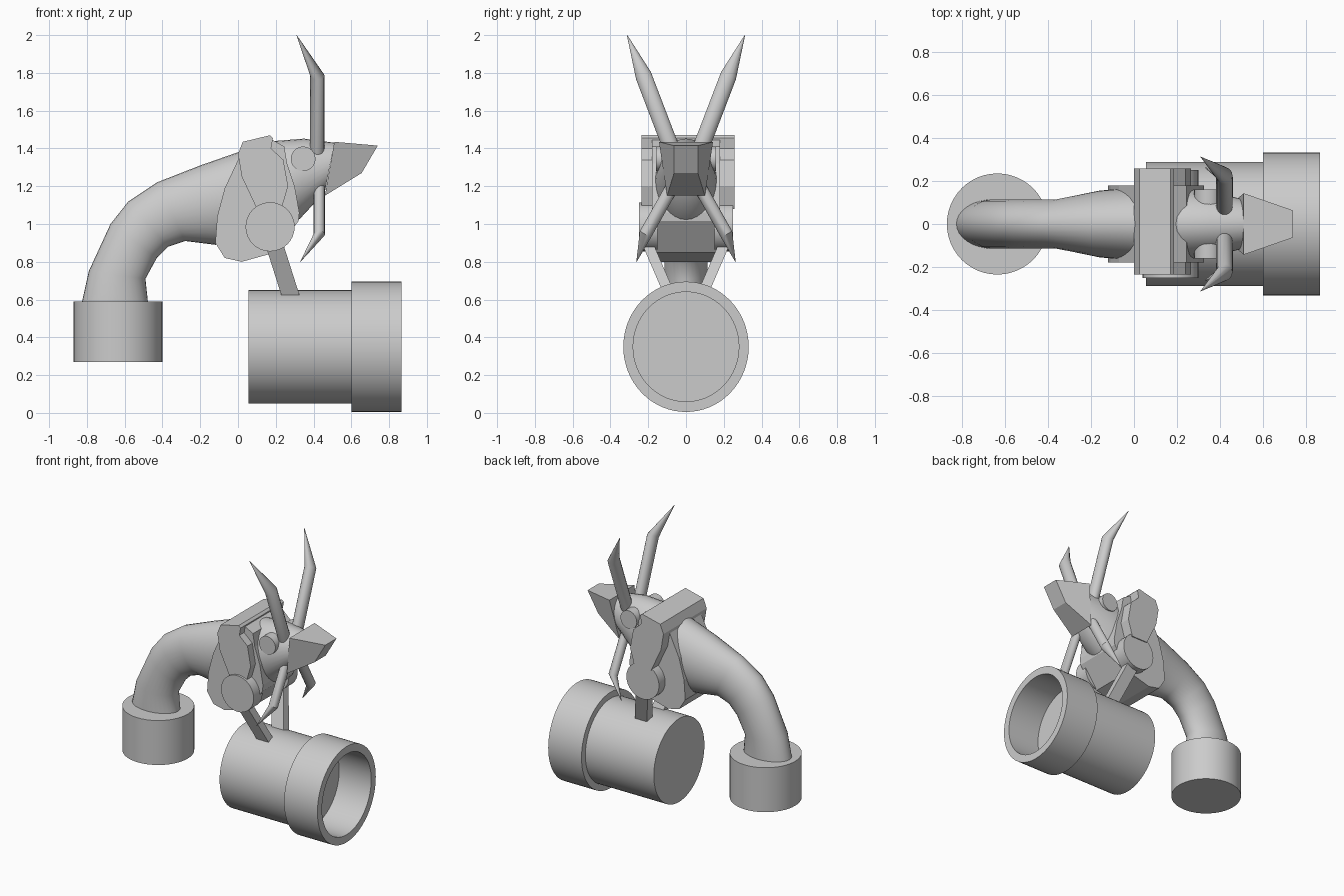
import bpy, bmesh
from math import sin, cos, pi

if "Cube" in bpy.data.objects:
    bpy.data.objects.remove(bpy.data.objects["Cube"])


def loft(name, rings, smooth=False, angle=35):
    """Skin a list of equal-length point rings and cap both ends."""
    bm = bmesh.new()
    vr = [[bm.verts.new(p) for p in r] for r in rings]
    n = len(rings[0])
    for a, b in zip(vr, vr[1:]):
        for i in range(n):
            j = (i + 1) % n
            bm.faces.new((a[i], a[j], b[j], b[i]))
    bm.faces.new(vr[0])
    bm.faces.new(vr[-1])
    bmesh.ops.recalc_face_normals(bm, faces=bm.faces)
    me = bpy.data.meshes.new(name)
    bm.to_mesh(me)
    bm.free()
    ob = bpy.data.objects.new(name, me)
    bpy.context.collection.objects.link(ob)
    if smooth:
        bpy.ops.object.select_all(action='DESELECT')
        ob.select_set(True)
        bpy.context.view_layer.objects.active = ob
        bpy.ops.object.shade_smooth_by_angle(angle=angle * pi / 180)
    return ob


def ring(c, u, v, n):
    """Ellipse around c spanned by half-axis vectors u and v."""
    return [tuple(c[k] + u[k] * cos(2 * pi * i / n) + v[k] * sin(2 * pi * i / n)
                  for k in range(3)) for i in range(n)]


def prism(name, profile, y0, y1):
    return loft(name, [[(x, y, z) for x, z in profile] for y in (y0, y1)])


def disc(name, x, z, r, y0, y1):
    return loft(name, [ring((x, y, z), (r, 0, 0), (0, 0, r), 32) for y in (y0, y1)], True)


# Upright socket
loft("base_socket", [ring((-0.635, 0, z), (0.235, 0, 0), (0, 0.235, 0), 48)
                     for z in (0.27, 0.59)], True)

# Curved neck and head: upper edge x,z, lower edge x,z, half width
sections = [(-.83, .57, -.475, .57, .115), (-.79, .75, -.49, .71, .115),
            (-.675, 1.0, -.43, .82, .115), (-.58, 1.12, -.37, .88, .115),
            (-.43, 1.22, -.28, .91, .115), (-.2, 1.31, -.12, .89, .155),
            (0, 1.38, .05, .9, .172), (.2, 1.44, .22, .95, .172),
            (.35, 1.452, .33, 1.03, .155), (.51, 1.43, .46, 1.17, .12)]
loft("neck", [ring(((a + c) / 2, 0, (b + d) / 2), ((a - c) / 2, 0, (b - d) / 2),
                   (0, w, 0), 32) for a, b, c, d, w in sections], True, 50)

# Faceted snout
loft("snout", [
    [(.51, -.143, 1.435), (.51, .143, 1.435), (.46, .1, 1.15), (.46, -.1, 1.15)],
    [(.74, -.063, 1.415), (.74, .063, 1.415), (.655, .063, 1.27), (.655, -.063, 1.27)]])

# Cheek block and crest block
prism("cheek_block", [(.01, 1.36), (-.07, 1.19), (-.11, 1.04), (-.12, .9), (-.07, .82),
                      (.02, .80), (.2, .85), (.32, 1.015), (.325, 1.06), (.3, 1.2),
                      (.26, 1.32), (.245, 1.41), (.175, 1.45)], -.18, .18)
prism("crest_block", [(0, 1.37), (.025, 1.435), (.17, 1.47), (.185, 1.455), (.175, 1.4),
                      (.24, 1.34), (.265, 1.2), (.23, 1.08), (.1, 1.08), (.02, 1.25)],
      -.235, .257)

# Mirrored side parts
for s, side in ((-1, "right"), (1, "left")):
    disc("hinge_disc_" + side, .17, .985, .13, s * .15, s * .25)
    disc("eye_" + side, .345, 1.345, .065, s * .06, s * .16)
    loft("horn_" + side, [ring((x, s * y, z), (r, 0, 0), (0, r * 1.05, r * -.55 * s), 14)
                          for x, y, z, r in ((.42, .07, 1.38, .038), (.42, .225, 1.785, .038),
                                             (.31, .312, 2.0, .001))], True)
    loft("tusk_" + side, [ring((x, s * y, z), (r, 0, 0), (0, r, r * .6 * s), 14)
                          for x, y, z, r in ((.43, .06, 1.22, .03), (.43, .215, .945, .03),
                                             (.33, .262, .8, .001))], True)
    loft("strut_" + side, [[(x - .048, s * y - .03, z), (x + .048, s * y - .03, z),
                            (x + .048, s * y + .03, z), (x - .048, s * y + .03, z)]
                           for x, y, z in ((.18, .218, .93), (.278, .085, .622))])

# Hanging barrel with a wider hollow mouth
loft("barrel", [ring((x, 0, .35), (0, ry, 0), (0, 0, rz), 64) for x, ry, rz in
                ((.055, .288, .30), (.6, .288, .30), (.6, .332, .345),
                 (.865, .332, .345), (.865, .28, .29), (.61, .28, .29))], True)
